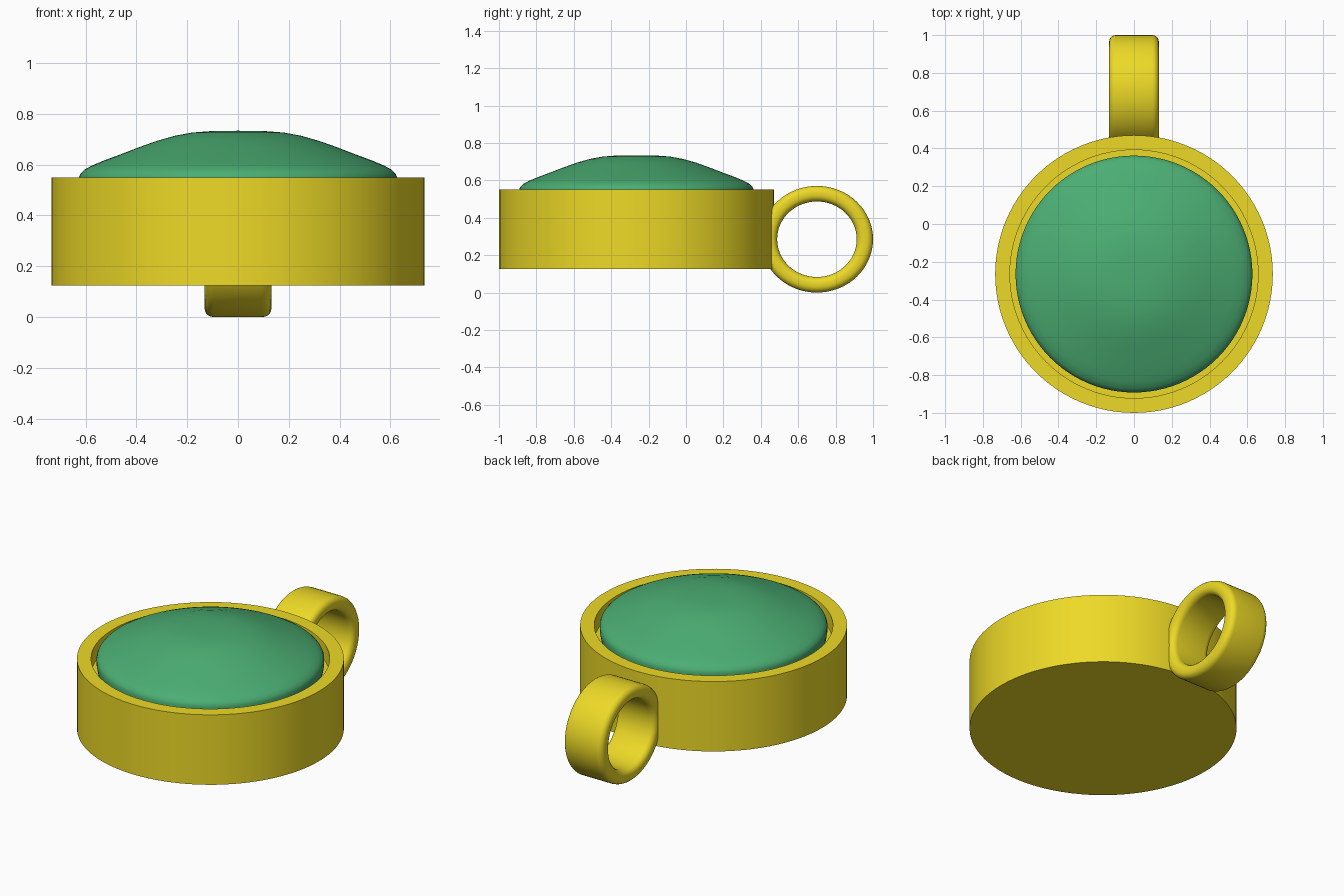
import bpy, bmesh, math
from mathutils import Matrix

if "Cube" in bpy.data.objects:
    bpy.data.objects.remove(bpy.data.objects["Cube"])

def material(name, color):
    m = bpy.data.materials.new(name)
    m.diffuse_color = color
    m.use_nodes = True
    m.node_tree.nodes["Principled BSDF"].inputs["Base Color"].default_value = m.diffuse_color
    return m

gold = material("gold", (0.85, 0.70, 0.02, 1))
green = material("green", (0.07, 0.42, 0.17, 1))

def lathe(name, profile, mat, matrix, closed=False, segs=96, angle=35):
    """Spin a (radius, height) profile around local z, then place it."""
    bm = bmesh.new()
    vs = [bm.verts.new((r, 0, z)) for r, z in profile]
    n = len(vs)
    edges = [bm.edges.new((vs[i], vs[(i + 1) % n])) for i in range(n if closed else n - 1)]
    bmesh.ops.spin(bm, geom=vs + edges, cent=(0, 0, 0), axis=(0, 0, 1),
                   angle=2 * math.pi, steps=segs, use_duplicate=False)
    bmesh.ops.remove_doubles(bm, verts=bm.verts, dist=1e-5)
    bmesh.ops.transform(bm, matrix=matrix, verts=bm.verts)
    bmesh.ops.recalc_face_normals(bm, faces=bm.faces)
    me = bpy.data.meshes.new(name)
    bm.to_mesh(me)
    bm.free()
    ob = bpy.data.objects.new(name, me)
    bpy.context.collection.objects.link(ob)
    me.materials.append(mat)
    bpy.ops.object.select_all(action='DESELECT')
    ob.select_set(True)
    bpy.context.view_layer.objects.active = ob
    bpy.ops.object.shade_smooth_by_angle(angle=math.radians(angle))
    return ob

center = Matrix.Translation((0, -0.265, 0))

# round setting with a recessed seat for the stone
lathe("setting", [(0, 0.125), (0.735, 0.125), (0.735, 0.55), (0.657, 0.55),
                  (0.657, 0.45), (0, 0.45)], gold, center)

# domed stone
lathe("stone", [(0, 0.45), (0.6, 0.45), (0.62, 0.48), (0.627, 0.52), (0.627, 0.55),
                (0.621, 0.565), (0.606, 0.58), (0.575, 0.597), (0.53, 0.616),
                (0.46, 0.642), (0.39, 0.669), (0.32, 0.694), (0.25, 0.714),
                (0.18, 0.727), (0.1, 0.733), (0, 0.734)], green, center, angle=50)

# hanging loop: rounded-rectangle section, axis along x, slightly oval
ri, ro, half, c = 0.207, 0.292, 0.132, 0.036
section = []
for cr, cz, start in [(ro - c, half - c, 0), (ri + c, half - c, 90),
                      (ri + c, c - half, 180), (ro - c, c - half, 270)]:
    for k in range(6):
        a = math.radians(start + 18 * k)
        section.append((cr + c * math.cos(a), cz + c * math.sin(a)))
place = (Matrix.Translation((0, 0.70, 0.285))
         @ Matrix.Diagonal((1, 0.30 / ro, 0.285 / ro, 1))
         @ Matrix.Rotation(math.pi / 2, 4, 'Y'))
lathe("hanging_loop", section, gold, place, closed=True, segs=64)
